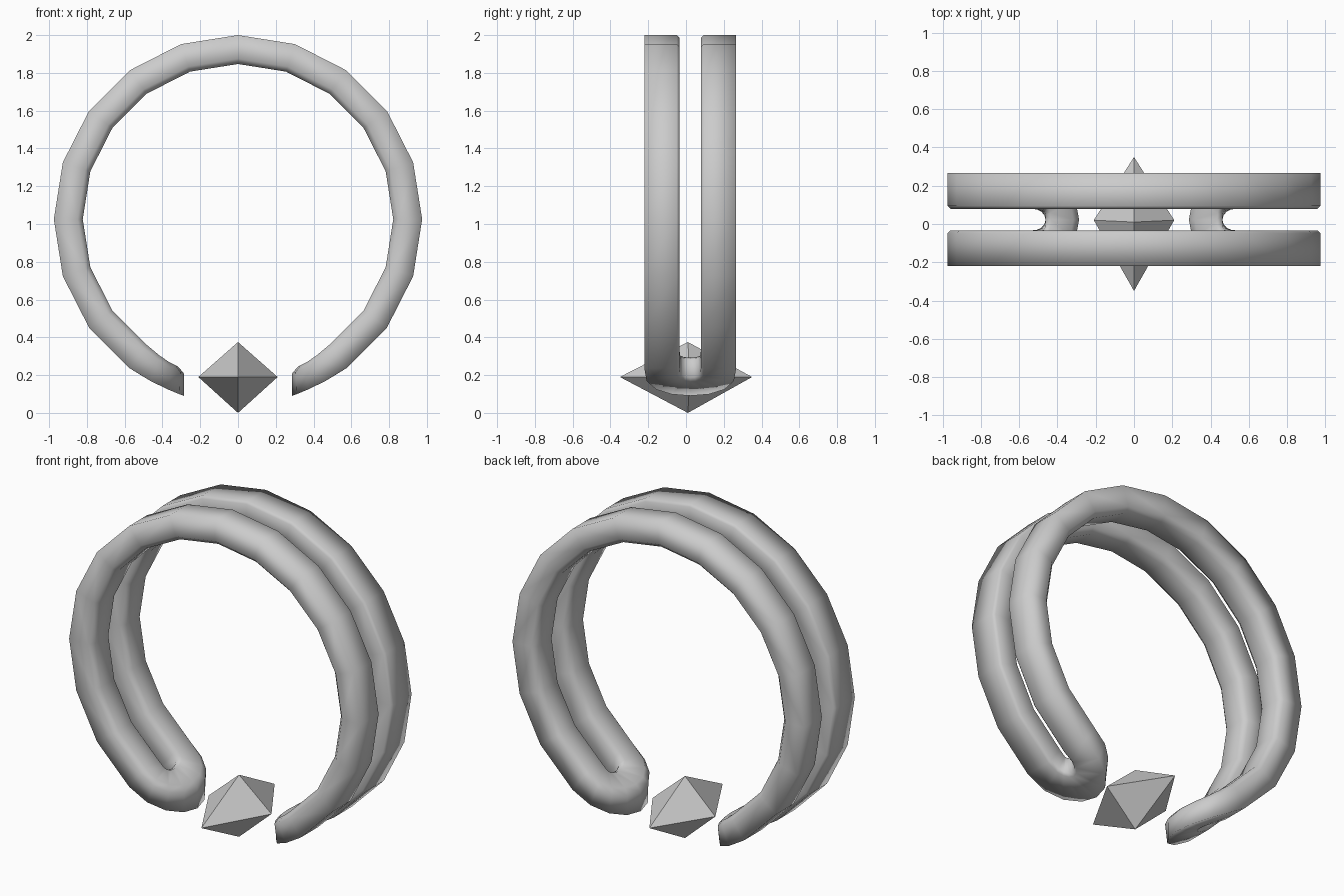
import bpy, bmesh
from math import sin, cos, radians

if "Cube" in bpy.data.objects:
    bpy.data.objects.remove(bpy.data.objects["Cube"])

CZ, Y0 = 1.025, 0.0225        # ring centre height, depth offset of the band pair
HALF = 0.15                   # half distance between the two bands
MID = 0.897                   # middle radius of the band
TURN = radians(33.6)          # angle from the bottom where the U-turn begins

# Band cross-section: (offset away from the gap, radius)
SECTION = [(.093, .975), (.093, .85), (.062, .822), (-.062, .822),
           (-.093, .85), (-.093, .96), (-.078, .975)]


def straight(deg, side):
    t = radians(deg)
    return [(r * sin(t), Y0 + side * (HALF + d), CZ - r * cos(t)) for d, r in SECTION]


def bend(deg):
    p = radians(deg)
    k = cos(p)
    pts = []
    for d, r in SECTION:
        rad = HALF + d
        t = TURN - rad * k / MID
        pts.append(((r * (1 - k) + .925 * k) * sin(t), Y0 + rad * sin(p),
                    CZ - (r + .008 * k) * cos(t)))
    return pts


def make_object(name, bm):
    bmesh.ops.recalc_face_normals(bm, faces=bm.faces)
    mesh = bpy.data.meshes.new(name)
    bm.to_mesh(mesh)
    bm.free()
    ob = bpy.data.objects.new(name, mesh)
    bpy.context.collection.objects.link(ob)
    return ob


# Open double ring: right half swept front band -> U-turn -> back band, mirrored
rings = [straight(a, -1) for a in range(180, 35, -18)]
rings += [bend(a) for a in (-72, -48, -24, 0, 24, 48, 72)]
rings += [straight(a, 1) for a in range(36, 181, 18)]
bm = bmesh.new()
loops = [[bm.verts.new(p) for p in ring] for ring in rings]
n = len(SECTION)
for a, b in zip(loops, loops[1:]):
    for i in range(n):
        j = (i + 1) % n
        bm.faces.new((a[i], a[j], b[j], b[i])).smooth = True
band = make_object("double_ring", bm)
mirror = band.modifiers.new("mirror", 'MIRROR')
mirror.use_clip = True
mirror.merge_threshold = 0.002

# Faceted gem floating in the opening
bm = bmesh.new()
top = bm.verts.new((0, .01, .375))
bottom = bm.verts.new((0, .01, 0))
belt = [bm.verts.new(p) for p in ((.21, .02, .19), (0, .35, .19),
                                  (-.21, .02, .19), (0, -.35, .19))]
for i in range(4):
    for tip in (top, bottom):
        bm.faces.new((belt[i], belt[(i + 1) % 4], tip))
make_object("gem", bm)
